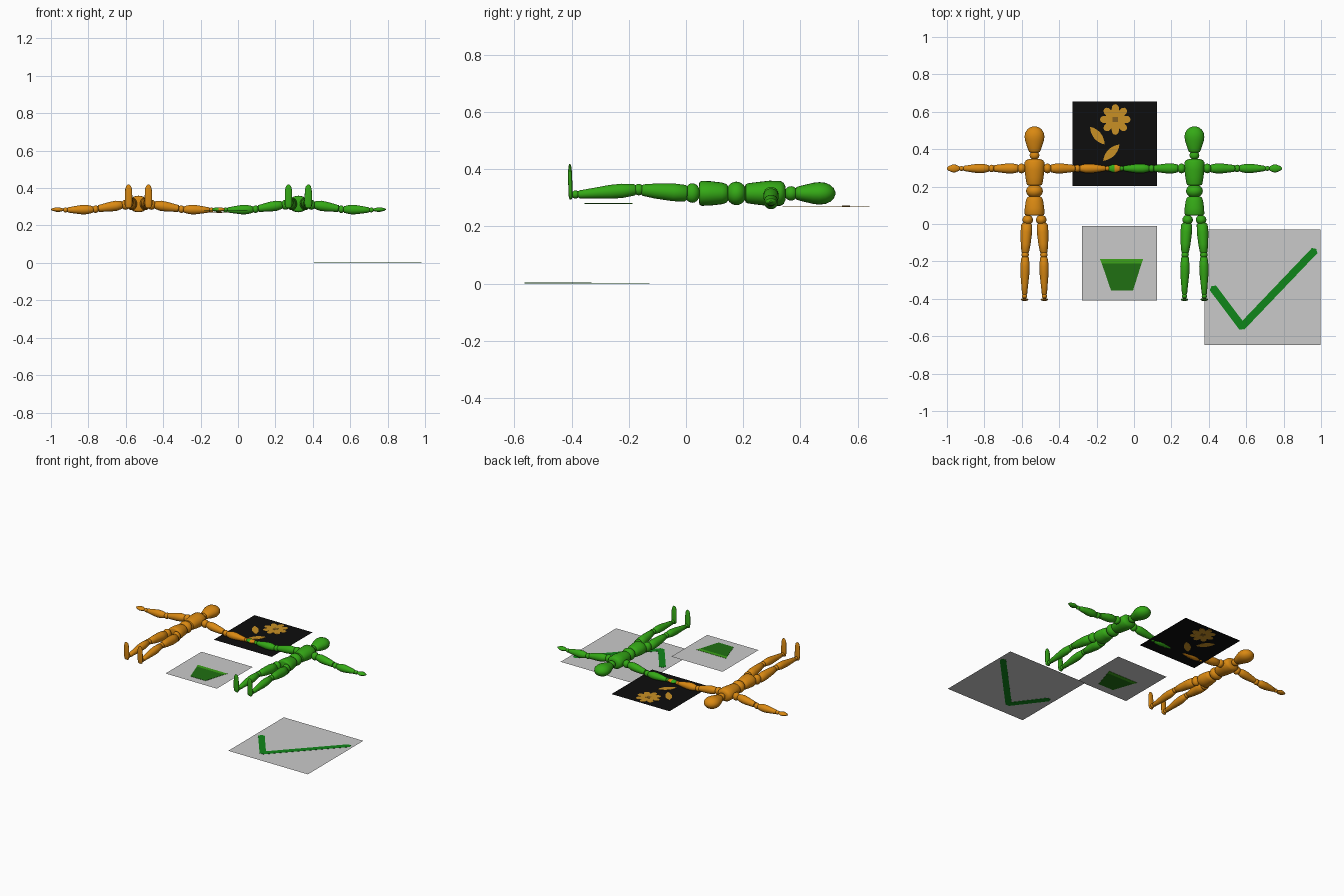
import bpy, bmesh, math
from mathutils import Vector

if "Cube" in bpy.data.objects:
    bpy.data.objects.remove(bpy.data.objects["Cube"])

def material(name, rgb):
    m = bpy.data.materials.new(name)
    m.diffuse_color = (*rgb, 1)
    m.use_nodes = True
    m.node_tree.nodes["Principled BSDF"].inputs["Base Color"].default_value = m.diffuse_color
    return m

ORANGE = material("orange wood", (0.70, 0.25, 0.006))
GREEN = material("green wood", (0.035, 0.40, 0.008))
GREY = material("light grey card", (0.59, 0.59, 0.59))
BLACK = material("black card", (0.004, 0.004, 0.004))
GOLD = material("gold paint", (0.58, 0.28, 0.018))
BROWN = material("brown paint", (0.24, 0.12, 0.015))
TICK = material("tick green", (0.005, 0.24, 0.010))
RIM = material("rim green", (0.045, 0.36, 0.010))
CUP = material("dark pot green", (0.014, 0.16, 0.006))

def finish(name, bm, mat, smooth=True):
    bmesh.ops.recalc_face_normals(bm, faces=bm.faces)
    me = bpy.data.meshes.new(name)
    bm.to_mesh(me)
    bm.free()
    me.materials.append(mat)
    ob = bpy.data.objects.new(name, me)
    bpy.context.collection.objects.link(ob)
    if smooth:
        bpy.context.view_layer.objects.active = ob
        ob.select_set(True)
        bpy.ops.object.shade_smooth_by_angle(angle=math.radians(45))
        ob.select_set(False)
    return ob

def turned(name, a, b, profile, mat, flat=(1, 1), n=24):
    """Solid turned between a and b; profile = (fraction, radius), flat = width and depth scale."""
    a, b = Vector(a), Vector(b)
    d = (b - a).normalized()
    side = Vector((1, 0, 0)) if abs(d.z) > 0.9 else d.cross(Vector((0, 0, 1))).normalized()
    up = side.cross(d)
    bm = bmesh.new()
    rings = []
    for t, r in profile:
        c = a.lerp(b, t)
        rings.append([bm.verts.new(c + side * (r * flat[0] * math.cos(k * math.tau / n))
                                   + up * (r * flat[1] * math.sin(k * math.tau / n)))
                      for k in range(n)])
    for p, q in zip(rings, rings[1:]):
        for k in range(n):
            bm.faces.new((p[k], p[(k + 1) % n], q[(k + 1) % n], q[k]))
    bm.faces.new(rings[0])
    bm.faces.new(rings[-1])
    return finish(name, bm, mat)

def ball(name, c, size, mat):
    bm = bmesh.new()
    bmesh.ops.create_uvsphere(bm, u_segments=20, v_segments=12, radius=1)
    for v in bm.verts:
        v.co = Vector([p + q * s for p, q, s in zip(c, v.co, size)])
    return finish(name, bm, mat)

def figure(tag, cx, mat):
    z = 0.315
    P = lambda x, y, h=z: (cx + x, y, h)
    # Head, neck and body
    turned(tag + " head", P(0, 0.522), P(0, 0.382),
           [(0, 0.006), (0.04, 0.024), (0.12, 0.039), (0.25, 0.050), (0.4, 0.053), (0.55, 0.050),
            (0.75, 0.041), (0.92, 0.033), (0.98, 0.028), (1, 0.02)], mat, (1, 0.74))
    ball(tag + " neck", P(0, 0.367), (0.026, 0.024, 0.025), mat)
    turned(tag + " chest", P(0, 0.347), P(0, 0.206),
           [(0, 0.030), (0.04, 0.045), (0.12, 0.053), (0.4, 0.054), (0.7, 0.048), (0.92, 0.043),
            (0.98, 0.039), (1, 0.03)], mat, (1, 0.82))
    ball(tag + " waist", P(0, 0.176), (0.045, 0.036, 0.041), mat)
    turned(tag + " pelvis", P(0, 0.146), P(0, 0.045),
           [(0, 0.032), (0.05, 0.040), (0.2, 0.046), (0.6, 0.052), (0.9, 0.053), (0.97, 0.049),
            (1, 0.04)], mat, (1, 0.82))
    for s, sd in ((-1, " left "), (1, " right ")):
        part = tag + sd
        # Arm
        ball(part + "shoulder", P(s * 0.069, 0.297, 0.311), (0.023, 0.026, 0.027), mat)
        turned(part + "upper arm", P(s * 0.085, 0.297, 0.311), P(s * 0.217, 0.297, 0.290),
               [(0, 0.015), (0.04, 0.021), (0.25, 0.027), (0.5, 0.026), (0.8, 0.021), (0.97, 0.018),
                (1, 0.012)], mat)
        ball(part + "elbow", P(s * 0.229, 0.297, 0.287), (0.018, 0.020, 0.020), mat)
        turned(part + "forearm", P(s * 0.240, 0.297, 0.286), P(s * 0.380, 0.297, 0.283),
               [(0, 0.012), (0.04, 0.018), (0.25, 0.025), (0.45, 0.025), (0.75, 0.019),
                (0.97, 0.014), (1, 0.010)], mat)
        ball(part + "wrist", P(s * 0.390, 0.297, 0.283), (0.014, 0.013, 0.013), mat)
        turned(part + "hand", P(s * 0.400, 0.297, 0.284), P(s * 0.468, 0.297, 0.286),
               [(0, 0.008), (0.08, 0.013), (0.35, 0.021), (0.55, 0.021), (0.85, 0.013), (1, 0.004)],
               mat, (1, 0.58))
        # Leg
        ball(part + "hip", P(s * 0.036, 0.022, 0.316), (0.028, 0.027, 0.034), mat)
        turned(part + "thigh", P(s * 0.041, 0.004, 0.315), P(s * 0.050, -0.157, 0.327),
               [(0, 0.022), (0.04, 0.029), (0.3, 0.031), (0.7, 0.026), (0.96, 0.020), (1, 0.014)], mat)
        ball(part + "knee", P(s * 0.050, -0.165, 0.328), (0.020, 0.018, 0.020), mat)
        turned(part + "shin", P(s * 0.050, -0.174, 0.328), P(s * 0.053, -0.378, 0.311),
               [(0, 0.014), (0.03, 0.020), (0.25, 0.025), (0.45, 0.024), (0.75, 0.018), (0.97, 0.014),
                (1, 0.010)], mat)
        ball(part + "ankle", P(s * 0.053, -0.386, 0.311), (0.014, 0.014, 0.014), mat)
        turned(part + "foot", P(s * 0.053, -0.403, 0.294), P(s * 0.053, -0.406, 0.418),
               [(0, 0.010), (0.05, 0.017), (0.2, 0.020), (0.5, 0.020), (0.8, 0.018), (0.94, 0.013),
                (1, 0.005)], mat, (1, 0.36))

def card(name, x0, x1, y0, y1, z, mat):
    bm = bmesh.new()
    bm.faces.new([bm.verts.new(p) for p in ((x0, y0, z), (x1, y0, z), (x1, y1, z), (x0, y1, z))])
    return finish(name, bm, mat, False)

def plate(name, shapes, z, mat, h=0.0015):
    """Thin painted outlines that show on both faces of a card."""
    bm = bmesh.new()
    for pts in shapes:
        lo = [bm.verts.new((x, y, z - h)) for x, y in pts]
        hi = [bm.verts.new((x, y, z + h)) for x, y in pts]
        bm.faces.new(lo[::-1])
        bm.faces.new(hi)
        for k in range(len(pts)):
            j = (k + 1) % len(pts)
            bm.faces.new((lo[k], lo[j], hi[j], hi[k]))
    return finish(name, bm, mat, False)

def leaf(a, b, w, n=8):
    """Pointed oval outline from a to b with half width w."""
    a, b = Vector(a), Vector(b)
    d = b - a
    side = Vector((-d.y, d.x)).normalized()
    edge = [(k / n, w * math.sin(math.pi * k / n) ** 0.8) for k in range(1, n)]
    pts = [a] + [a + d * t + side * r for t, r in edge] + [b]
    pts += [a + d * t - side * r for t, r in reversed(edge)]
    return [(p.x, p.y) for p in pts]

figure("orange figure", -0.532, ORANGE)
figure("green figure", 0.323, GREEN)

# Black card with a gold flower
zb = 0.270
card("flower card", -0.33, 0.122, 0.202, 0.655, zb, BLACK)
fx, fy = -0.10, 0.559
bloom = []
for k in range(48):
    ang = k * math.tau / 48
    r = 0.052 + 0.030 * abs(math.cos(4 * ang)) ** 0.7
    bloom.append((fx + r * math.cos(ang), fy + r * math.sin(ang)))
plate("flower petals", [bloom], zb, GOLD)
c = 0.014
plate("flower centre", [[(fx - c, fy - c), (fx + c, fy - c), (fx + c, fy + c), (fx - c, fy + c)]],
      zb, BROWN, 0.0025)
plate("flower leaves", [leaf((-0.235, 0.520), (-0.157, 0.425), 0.022),
                        leaf((-0.165, 0.338), (-0.078, 0.425), 0.022)], zb, GOLD)

# Grey card with a pot
zc = 0.280
card("pot card", -0.278, 0.122, -0.41, -0.01, zc, GREY)
plate("pot body", [[(-0.123, -0.355), (-0.005, -0.355), (0.040, -0.212), (-0.172, -0.212)]], zc, CUP)
plate("pot rim", [[(-0.172, -0.212), (0.040, -0.212), (0.050, -0.187), (-0.183, -0.187)]], zc, RIM)

# Low grey card with a tick
zt = 0.0015
card("tick card", 0.378, 0.998, -0.648, -0.03, zt, GREY)

def stroke(a, b, w):
    a, b = Vector(a), Vector(b)
    d = (b - a).normalized()
    s = Vector((-d.y, d.x))
    return [tuple(a + s * w), tuple(a - d * w * 0.6), tuple(a - s * w),
            tuple(b - s * w), tuple(b + d * w * 0.6), tuple(b + s * w)]

plate("tick short stroke", [stroke((0.422, -0.342), (0.580, -0.552), 0.021)], zt, TICK)
plate("tick long stroke", [stroke((0.576, -0.550), (0.966, -0.142), 0.020)], zt, TICK, 0.0012)
